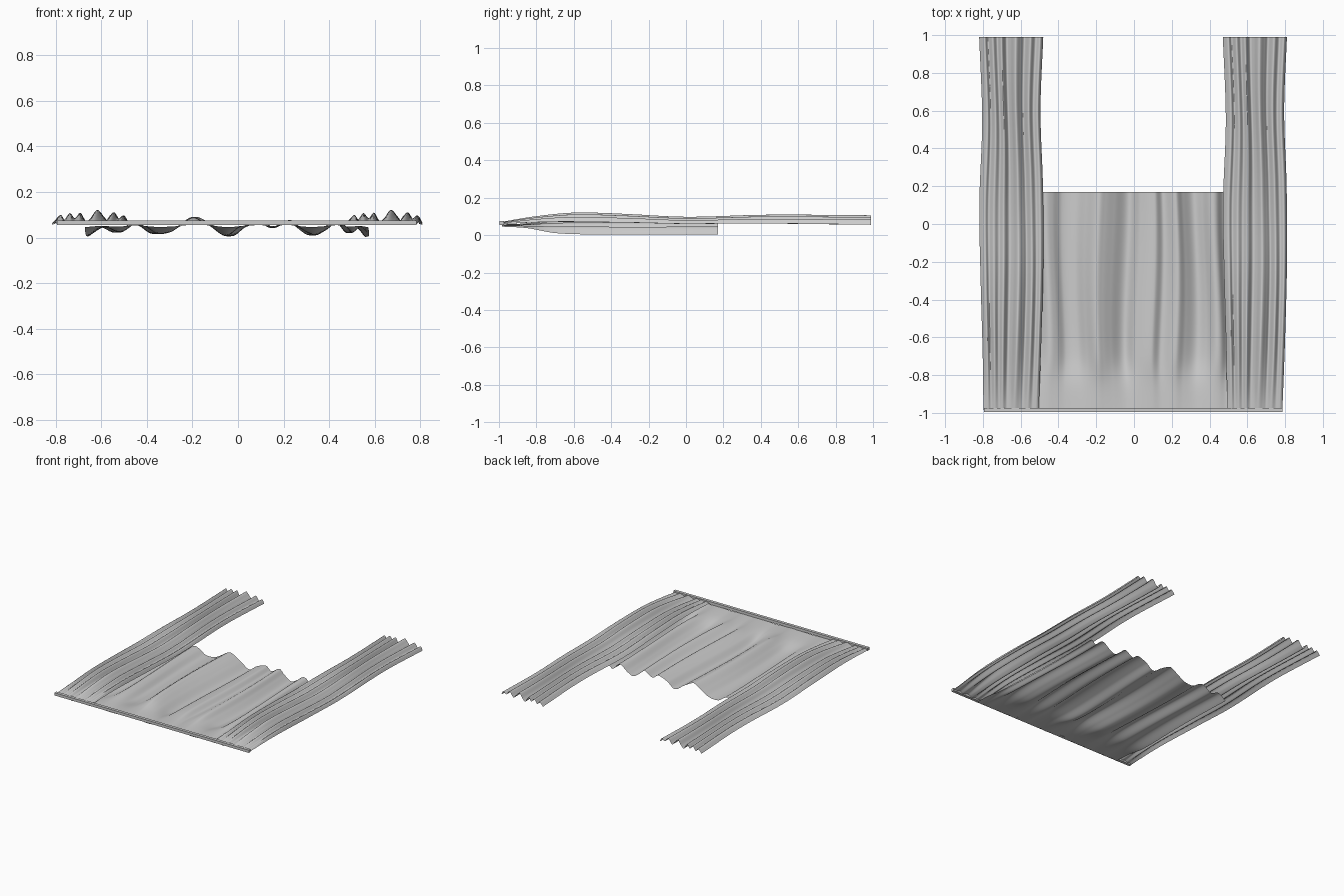
import bpy, math

if "Cube" in bpy.data.objects:
    bpy.data.objects.remove(bpy.data.objects["Cube"])


def smooth(pts, t):
    """Catmull-Rom style interpolation of (t, value) points."""
    if t <= pts[0][0]:
        return pts[0][1]
    if t >= pts[-1][0]:
        return pts[-1][1]
    i = next(k for k in range(len(pts) - 1) if pts[k + 1][0] >= t)

    def slope(k):
        a, b = pts[max(k - 1, 0)], pts[min(k + 1, len(pts) - 1)]
        return (b[1] - a[1]) / (b[0] - a[0])
    (x0, z0), (x1, z1) = pts[i], pts[i + 1]
    h = x1 - x0
    u = (t - x0) / h
    return ((2*u**3 - 3*u*u + 1) * z0 + (u**3 - 2*u*u + u) * h * slope(i)
            + (3*u*u - 2*u**3) * z1 + (u**3 - u*u) * h * slope(i + 1))


def cloth(name, x0, x1, y0, y1, nx, ny, place):
    """Draped grid sheet, each node moved by place(x, y)."""
    verts = [place(x0 + (x1 - x0) * i / nx, y0 + (y1 - y0) * j / ny)
             for j in range(ny + 1) for i in range(nx + 1)]
    w = nx + 1
    faces = [(j*w + i, j*w + i + 1, (j+1)*w + i + 1, (j+1)*w + i)
             for j in range(ny) for i in range(nx)]
    me = bpy.data.meshes.new(name)
    me.from_pydata(verts, [], faces)
    me.shade_smooth()
    ob = bpy.data.objects.new(name, me)
    bpy.context.collection.objects.link(ob)
    return ob


# Flat heading rail at the front edge
bpy.ops.mesh.primitive_cube_add(size=1, location=(-0.005, -0.985, 0.065))
rail = bpy.context.object
rail.name = "curtain_rail"
rail.scale = (1.58, 0.022, 0.02)

# Side panels: fold profile across, lift and fold depth along the length
panel_folds = [(0, -.022), (.03, .006), (.048, -.014), (.075, .014),
               (.1, -.008), (.125, .016), (.15, -.022), (.172, -.008),
               (.2, .028), (.228, 0), (.245, -.018), (.275, .018),
               (.3, -.01), (.325, .004), (.34, -.022)]
panel_lift = [(-1, .063), (-.8, .083), (-.6, .093), (-.3, .087),
              (0, .077), (.4, .083), (1, .078)]
panel_depth = [(-1, .2), (-.8, .65), (-.55, 1), (0, .75), (.5, .95), (1, 1)]
left_edge = [(-1, -.797), (-.7, -.801), (-.3, -.812), (.1, -.819), (.55, -.804), (1, -.82)]
right_edge = [(-1, -.505), (-.6, -.49), (-.2, -.48), (.2, -.482), (.6, -.495), (1, -.48)]


def panel_place(shift):
    def place(u, y):
        a, b = smooth(left_edge, y), smooth(right_edge, y)
        wob = .007 * math.sin(3.2 * y + 9 * u) * math.sin(math.pi * u / .34)
        z = smooth(panel_lift, y) + smooth(panel_folds, u) * smooth(panel_depth, y)
        return (a + (b - a) * u / .34 + wob + shift, y, z)
    return place


for name, shift in (("left_panel", 0), ("right_panel", 1.29)):
    cloth(name, 0, .34, -.985, .99, 110, 60, panel_place(shift))

# Central valance, tucked under both side panels
valance_folds = [(-.67, .006), (-.6, .045), (-.53, .022), (-.46, .06), (-.42, .05),
                 (-.37, .018), (-.3, .022), (-.25, .052), (-.19, .09),
                 (-.155, .078), (-.11, .05), (-.04, .006), (.02, .045),
                 (.1, .07), (.145, .042), (.22, .076), (.26, .045),
                 (.32, .01), (.37, .03), (.42, .065), (.45, .062),
                 (.49, .02), (.53, .045), (.57, .004)]
valance_depth = [(-1, .12), (-.85, .3), (-.7, .85), (-.5, 1), (.17, 1)]


def valance_place(x, y):
    d = smooth(valance_depth, y)
    z = .052 + (smooth(valance_folds, x) - .052) * d
    wob = .013 * math.sin(3.5 * y + 7 * x + 1) * d
    return (x + wob, y, max(z, 0))


cloth("valance", -.67, .57, -.985, .17, 220, 50, valance_place)
